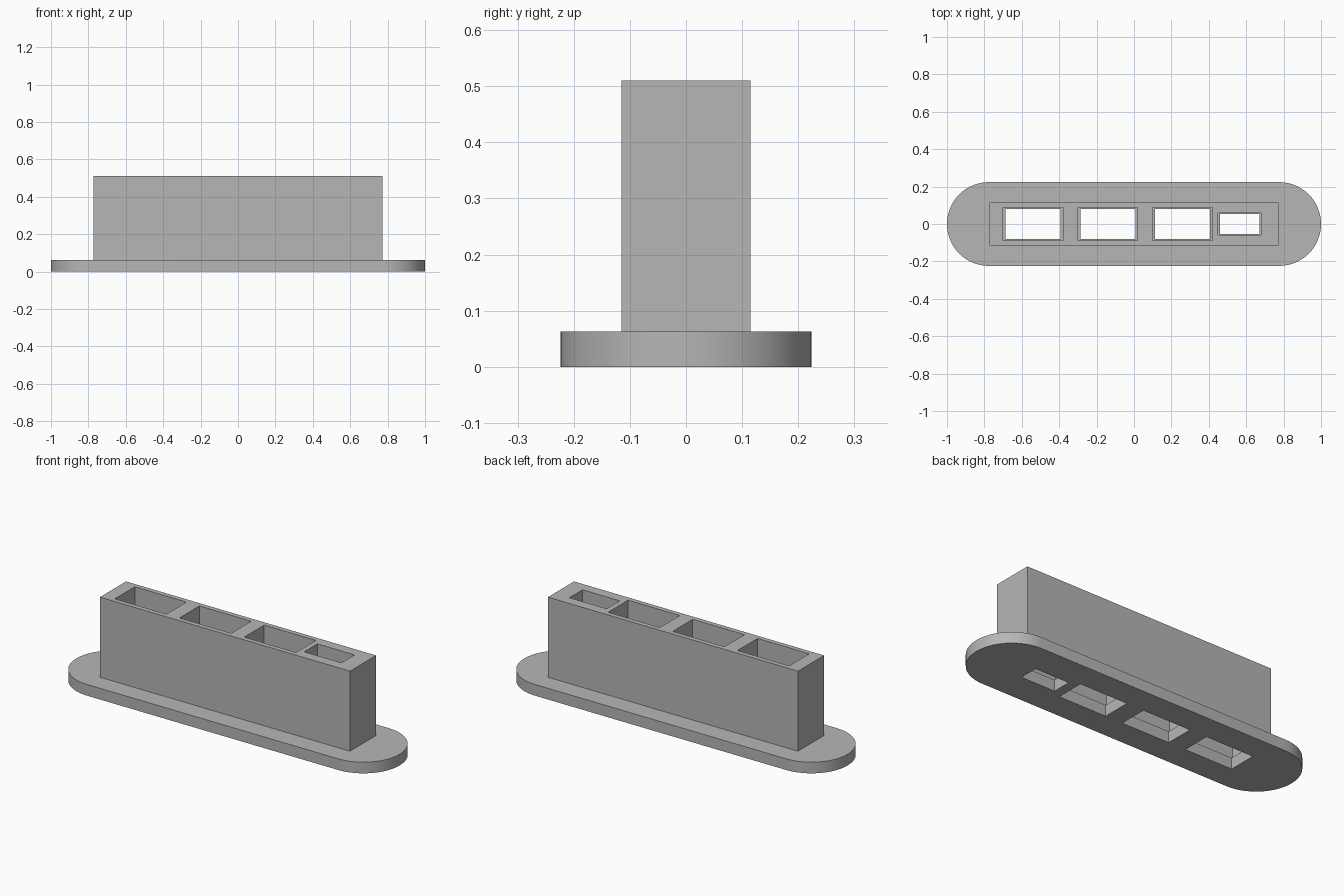
import bpy
from math import pi, cos, sin, radians

cube = bpy.data.objects.get("Cube")
if cube:
    bpy.data.objects.remove(cube, do_unlink=True)

grey = bpy.data.materials.new("plain_grey")
grey.use_nodes = True
colour = (0.47, 0.47, 0.47, 1)
grey.diffuse_color = colour
grey.node_tree.nodes["Principled BSDF"].inputs["Base Color"].default_value = colour


def rectangle(cx, hx, hy):
    return [(cx - hx, -hy), (cx + hx, -hy), (cx + hx, hy), (cx - hx, hy)]


def stadium(half_length, radius, steps=32):
    """Outline with straight sides and semicircular ends."""
    points = []
    for side in (1, -1):
        for i in range(steps + 1):
            a = -pi / 2 + pi * i / steps
            points.append((side * (half_length - radius + radius * cos(a)),
                           side * radius * sin(a)))
    return points


def plate(name, outlines, z0, z1):
    """Extrude a filled outline; the later outlines become through holes."""
    curve = bpy.data.curves.new(name, "CURVE")
    curve.dimensions = "2D"
    curve.fill_mode = "BOTH"
    curve.extrude = (z1 - z0) / 2
    for outline in outlines:
        spline = curve.splines.new("POLY")
        spline.points.add(len(outline) - 1)
        for point, (x, y) in zip(spline.points, outline):
            point.co = (x, y, 0, 1)
        spline.use_cyclic_u = True
    obj = bpy.data.objects.new(name, curve)
    obj.location.z = (z0 + z1) / 2
    bpy.context.collection.objects.link(obj)
    bpy.ops.object.select_all(action="DESELECT")
    obj.select_set(True)
    bpy.context.view_layer.objects.active = obj
    bpy.ops.object.convert(target="MESH")
    obj = bpy.context.object
    obj.name = name
    # Weld the caps to the walls and make the normals consistent
    bpy.ops.object.mode_set(mode="EDIT")
    bpy.ops.mesh.select_all(action="SELECT")
    bpy.ops.mesh.remove_doubles(threshold=0.0001)
    bpy.ops.mesh.normals_make_consistent(inside=False)
    bpy.ops.object.mode_set(mode="OBJECT")
    bpy.ops.object.shade_smooth_by_angle(angle=radians(30))
    obj.data.materials.clear()
    obj.data.materials.append(grey)
    return obj


# Slots: centre x, half width, half depth, ledge in x, ledge in y
slots = [(x, 0.16, 0.088, 0.013, 0.008) for x in (-0.54, -0.14, 0.26)]
slots.append((0.565, 0.115, 0.058, 0.01, 0.005))

SLAB_TOP = 0.0625

# Base slab with slightly narrower openings, leaving a small ledge in each slot
plate("base_slab",
      [stadium(1, 0.224)] + [rectangle(x, hx - lx, hy - ly)
                             for x, hx, hy, lx, ly in slots],
      0, SLAB_TOP)

# Upright block with full-size openings
plate("slotted_block",
      [rectangle(0, 0.773, 0.115)] + [rectangle(x, hx, hy)
                                      for x, hx, hy, lx, ly in slots],
      SLAB_TOP, 0.51)
